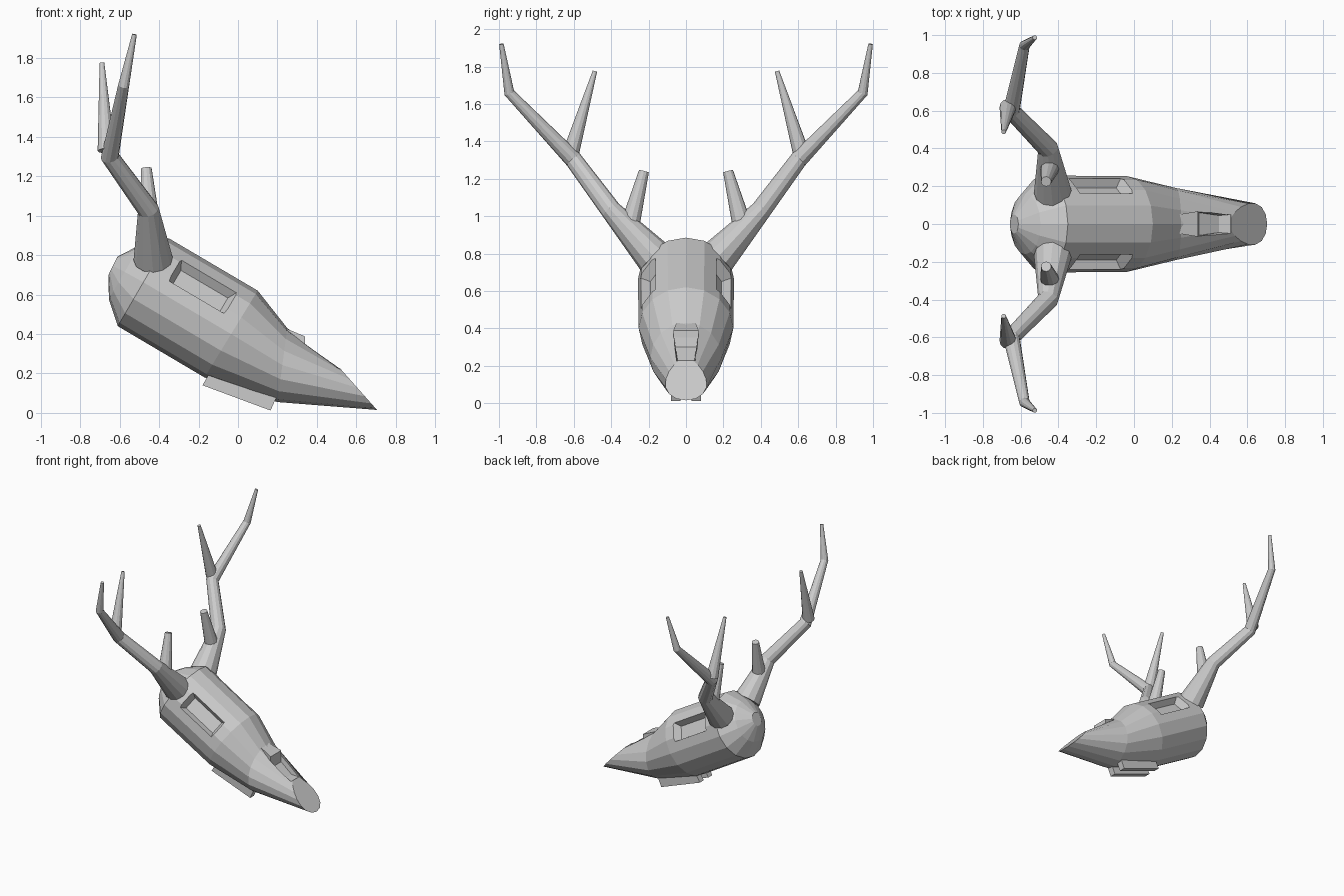
import bpy, bmesh
from math import sin, cos, pi
from mathutils import Vector as V

if "Cube" in bpy.data.objects:
    bpy.data.objects.remove(bpy.data.objects["Cube"])


def loft(name, rings):
    """Bridge equal-length closed rings and cap both ends."""
    bm = bmesh.new()
    rows = [[bm.verts.new(p) for p in r] for r in rings]
    n = len(rows[0])
    for a, b in zip(rows, rows[1:]):
        for i in range(n):
            j = (i + 1) % n
            bm.faces.new((a[i], a[j], b[j], b[i]))
    bm.faces.new(rows[0])
    bm.faces.new(rows[-1])
    bmesh.ops.recalc_face_normals(bm, faces=bm.faces)
    me = bpy.data.meshes.new(name)
    bm.to_mesh(me)
    bm.free()
    ob = bpy.data.objects.new(name, me)
    bpy.context.collection.objects.link(ob)
    return ob


def section(bx, bz, tx, tz, w, pinch=0.0, n=16):
    """Skull ring from its bottom and top points in xz and its half width."""
    c, h = V((bx + tx, 0, bz + tz)) / 2, V((tx - bx, 0, tz - bz)) / 2
    return [c + h * cos(t) + V((0, w * sin(t) * (1 - pinch * cos(t)), 0))
            for t in (2 * pi * i / n for i in range(n))]


def tube(name, pts, n=12):
    """Tapered tube through (x, y, z, radius) points, mirrored across y."""
    P = [V(p[:3]) for p in pts]
    rings = []
    for i, p in enumerate(P):
        d = V((0, 0, 0))
        if i > 0:
            d += (p - P[i - 1]).normalized()
        if i < len(P) - 1:
            d += (P[i + 1] - p).normalized()
        d.normalize()
        s = (V((1, 0, 0)) - d * d.x).normalized()
        q = d.cross(s)
        rings.append([p + (s * cos(2 * pi * k / n) + q * sin(2 * pi * k / n)) * pts[i][3]
                      for k in range(n)])
    mirror_y(loft(name, rings))


def mirror_y(ob):
    m = ob.modifiers.new("mirror", 'MIRROR')
    m.use_axis = (False, True, False)
    m.use_mirror_merge = False


def carve(ob, cutter):
    m = ob.modifiers.new("carve", 'BOOLEAN')
    m.operation = 'DIFFERENCE'
    m.solver = 'EXACT'
    m.object = cutter
    bpy.context.view_layer.objects.active = ob
    bpy.ops.object.modifier_apply(modifier=m.name)
    bpy.data.objects.remove(cutter)


# Skull: rounded back, straight braincase, tapering snout with a slanted flat end
skull = loft("skull", [
    section(-.657, .70, -.612, .792, .05),
    section(-.655, .577, -.495, .853, .16),
    section(-.61, .44, -.35, .885, .257),
    section(-.17, .18, .10, .62, .253),
    section(.20, .055, .25, .43, .19),
    section(.705, .015, .505, .24, .108, .25),
])

# Eye sockets: tapered recesses facing outward and up
a, u = V((.862, 0, -.507)), V((.507, 0, .862))
for s in (1, -1):
    side = V((0, s, 0))
    nrm, tan = u * sin(.58) + side * cos(.58), u * cos(.58) - side * sin(.58)
    c = V((-.175, s * .213, .645))
    carve(skull, loft("socket_cutter", [
        [c + nrm * o + a * (x * l) + tan * (y * w)
         for x, y in ((-1, -1), (1, -1), (1, 1), (-1, 1))]
        for o, l, w in ((-.06, .138, .05), (.06, .198, .108))]))

# Nose opening
carve(skull, loft("nose_cutter", [
    [V((x, s * y, z)) for x, y, z in
     ((.33, .07, .45), (.345, .06, .30), (.45, .045, .23), (.51, .05, .225), (.60, .06, .30))]
    for s in (-1, 1)]))

# Nasal bone overhanging the opening
loft("nasal_bone", [
    [V((x, -w, zt - .06)), V((x, w, zt - .06)), V((x, w, zt)), V((x, -w, zt))]
    for x, zt, w in ((.235, .432, .05), (.34, .388, .068))])

# Tooth rows under the jaw
mirror_y(loft("tooth_row", [
    [V((-.14, y, .21)), V((-.18, y, .14)), V((.165, y, .012)), V((.20, y, .09))]
    for y in (.03, .08)]))

# Antlers: main beam and two tines per side
tube("antler_beam", [(-.43, .17, .78, .10), (-.455, .40, 1.03, .055), (-.65, .60, 1.30, .047),
                     (-.58, .945, 1.66, .028), (-.525, .987, 1.92, .012)])
tube("lower_tine", [(-.445, .30, .95, .052), (-.465, .225, 1.24, .027)])
tube("upper_tine", [(-.667, .618, 1.33, .045), (-.69, .487, 1.775, .012)])
